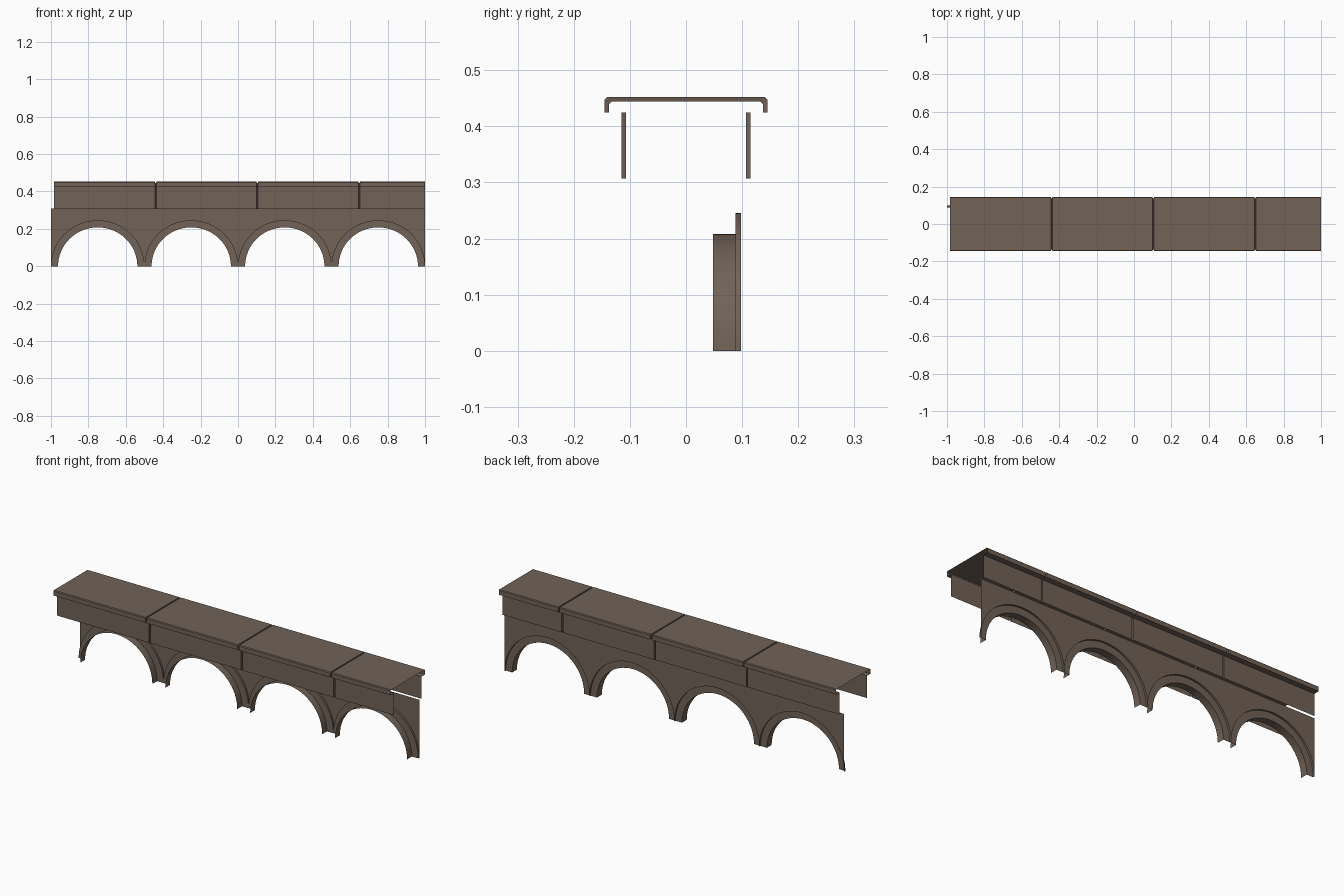
import bpy, bmesh, math

if "Cube" in bpy.data.objects:
    bpy.data.objects.remove(bpy.data.objects["Cube"])

stone = bpy.data.materials.new("brown_stone")
stone.diffuse_color = (0.165, 0.123, 0.096, 1)
stone.use_nodes = True
stone.node_tree.nodes["Principled BSDF"].inputs["Base Color"].default_value = stone.diffuse_color

WALL_Y, RING_Y, INNER_Y = 0.098, 0.088, 0.048
WALL_TOP = 0.308
SEGS = 32


def make_object(name, quads, smooth=True):
    """Builds one mesh from a list of quads and merges shared corners."""
    bm = bmesh.new()
    for q in quads:
        bm.faces.new([bm.verts.new(p) for p in q])
    bmesh.ops.remove_doubles(bm, verts=bm.verts, dist=1e-5)
    mesh = bpy.data.meshes.new(name)
    bm.to_mesh(mesh)
    bm.free()
    mesh.materials.append(stone)
    ob = bpy.data.objects.new(name, mesh)
    bpy.context.collection.objects.link(ob)
    if smooth:
        bpy.ops.object.select_all(action='DESELECT')
        ob.select_set(True)
        bpy.context.view_layer.objects.active = ob
        bpy.ops.object.shade_smooth_by_angle(angle=math.radians(30))
    return ob


def arc(cx, rx, rz):
    return [(cx + rx * math.cos(math.pi * i / SEGS), rz * math.sin(math.pi * i / SEGS))
            for i in range(SEGS + 1)]


def strip(a, ya, b, yb):
    """Quads bridging two x-z polylines lying at depths ya and yb."""
    return [((a[i][0], ya, a[i][1]), (b[i][0], yb, b[i][1]),
             (b[i + 1][0], yb, b[i + 1][1]), (a[i + 1][0], ya, a[i + 1][1]))
            for i in range(len(a) - 1)]


# Arcade: spandrel wall, stepped ring and soffit for each of four arches
wall, rings, soffits = [], [], []
for cx in (-0.75, -0.25, 0.25, 0.75):
    outer = arc(cx, 0.25, 0.246)
    inner = arc(cx, 0.212, 0.208)
    top = [(x, WALL_TOP) for x, z in outer]
    wall += strip(top, WALL_Y, outer, WALL_Y)[::1]
    rings += strip(outer, WALL_Y, outer, RING_Y)
    rings += strip(outer, RING_Y, inner, RING_Y)
    soffits += strip(inner, RING_Y, inner, INNER_Y)

wall_obj = make_object("spandrel_wall", wall)
make_object("arch_rings", rings)
make_object("arch_soffits", soffits)
# the strips are wound one way; turn them to face outward (+y)
for ob in (wall_obj, bpy.data.objects["arch_rings"], bpy.data.objects["arch_soffits"]):
    ref = next((p for p in ob.data.polygons if abs(p.normal.y) > 0.9), None)
    if ref and ref.normal.y < 0:
        ob.data.flip_normals()
    elif ref is None and ob.data.polygons[SEGS // 2].normal.z > 0:
        ob.data.flip_normals()


# Deck: a thin open channel swept along x, pinched at the three joints
def section(inset):
    half = [(0.115, 0.307), (0.115, 0.425), (0.145, 0.425), (0.145, 0.448), (0.141, 0.452)]
    right = [(y - inset, z - (inset if z > 0.43 else 0)) for y, z in half]
    return right + [(-y, z) for y, z in reversed(right)]


stations = [(-0.985, 0)]
for joint in (-0.44, 0.103, 0.648):
    stations += [(joint - 0.004, 0), (joint - 0.002, 0.008),
                 (joint + 0.002, 0.008), (joint + 0.004, 0)]
stations.append((1.0, 0))

deck = []
for (x0, i0), (x1, i1) in zip(stations, stations[1:]):
    a, b = section(i0), section(i1)
    for k in range(len(a) - 1):
        deck.append(((x0, *a[k]), (x0, *a[k + 1]), (x1, *b[k + 1]), (x1, *b[k])))
deck_obj = make_object("deck_and_parapets", deck, smooth=False)
if max(deck_obj.data.polygons, key=lambda p: p.area * abs(p.normal.z)).normal.z < 0:
    deck_obj.data.flip_normals()
